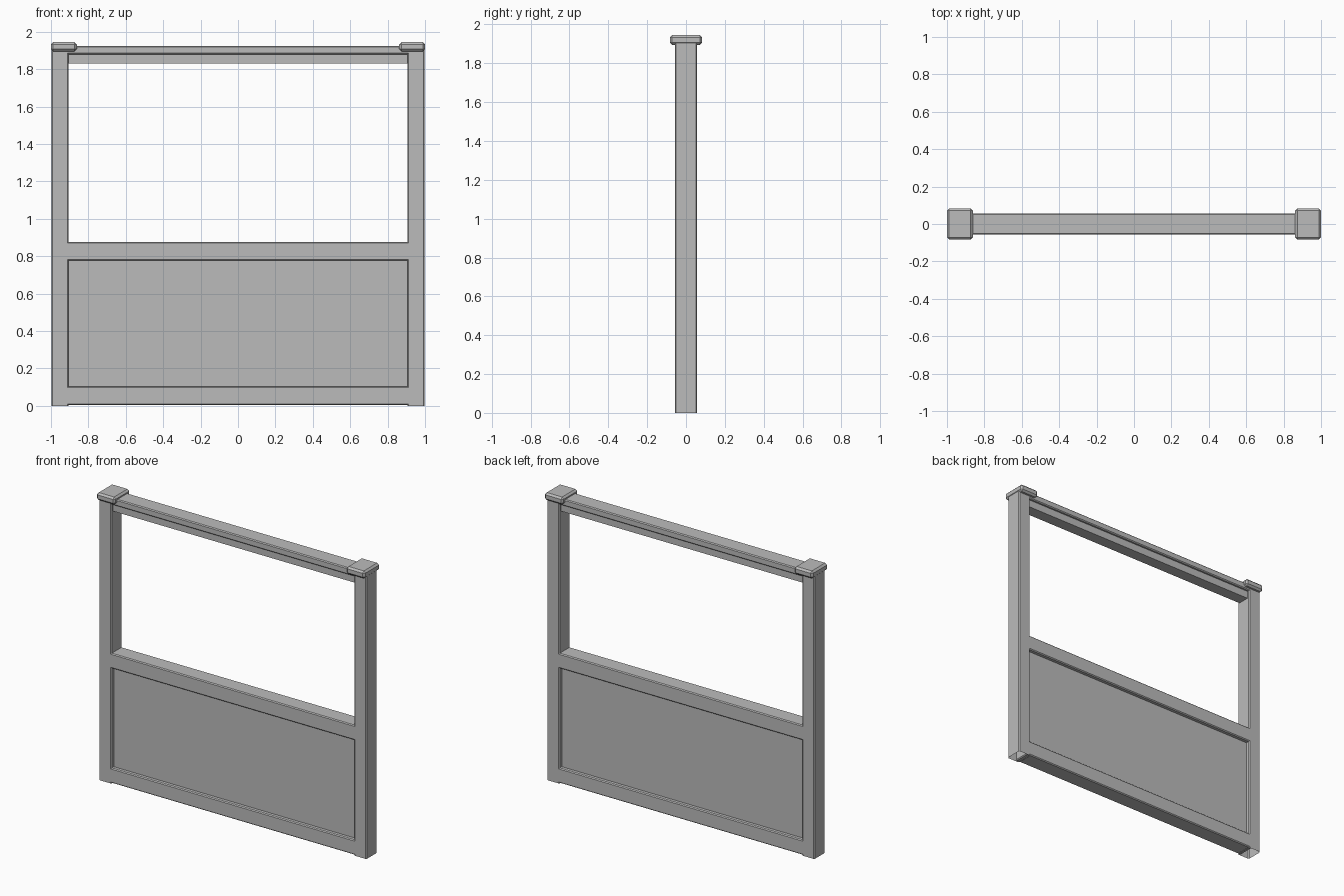
import bpy
import bmesh

if "Cube" in bpy.data.objects:
    bpy.data.objects.remove(bpy.data.objects["Cube"], do_unlink=True)

grey = bpy.data.materials.new("plain grey")
grey.use_nodes = True
COLOUR = (0.5, 0.5, 0.5, 1)
grey.diffuse_color = COLOUR
grey.node_tree.nodes["Principled BSDF"].inputs["Base Color"].default_value = COLOUR


def box(name, x, depth, z, bevel=0.0, open_bottom=False):
    """Chamfered box spanning x and z ranges, centred on y."""
    bm = bmesh.new()
    bmesh.ops.create_cube(bm, size=1)
    for v in bm.verts:
        v.co.x = x[1] if v.co.x > 0 else x[0]
        v.co.y *= depth
        v.co.z = z[1] if v.co.z > 0 else z[0]
    if open_bottom:
        bm.faces.ensure_lookup_table()
        low = [f for f in bm.faces if f.normal.z < -0.5]
        edges = [e for e in bm.edges if abs(e.verts[0].co.z - e.verts[1].co.z) > 0.1]
        bmesh.ops.delete(bm, geom=low, context="FACES_ONLY")
    else:
        edges = bm.edges[:]
    if bevel:
        bmesh.ops.bevel(bm, geom=edges, offset=bevel, segments=1, affect="EDGES")
    mesh = bpy.data.meshes.new(name)
    bm.to_mesh(mesh)
    bm.free()
    mesh.materials.append(grey)
    obj = bpy.data.objects.new(name, mesh)
    bpy.context.collection.objects.link(obj)
    return obj


# Posts with caps, open underneath
for side, s in (("left", 1), ("right", -1)):
    box(side + "_post", sorted((0.905 * s, 0.997 * s)), 0.114, (0, 1.91), 0.006, True)
    box(side + "_post_cap", sorted((0.862 * s, s)), 0.166, (1.895, 1.945), 0.012)

# Rails run into the posts
SPAN = (-0.93, 0.93)
box("top_rail", SPAN, 0.114, (1.88, 1.925), 0.006)
box("top_rail_lower_strip", SPAN, 0.08, (1.83, 1.89))
box("middle_rail", SPAN, 0.114, (0.777, 0.877), 0.006)
box("bottom_rail", SPAN, 0.114, (0.004, 0.104), 0.006)

# Recessed infill panel
box("infill_panel", SPAN, 0.06, (0.09, 0.79))
